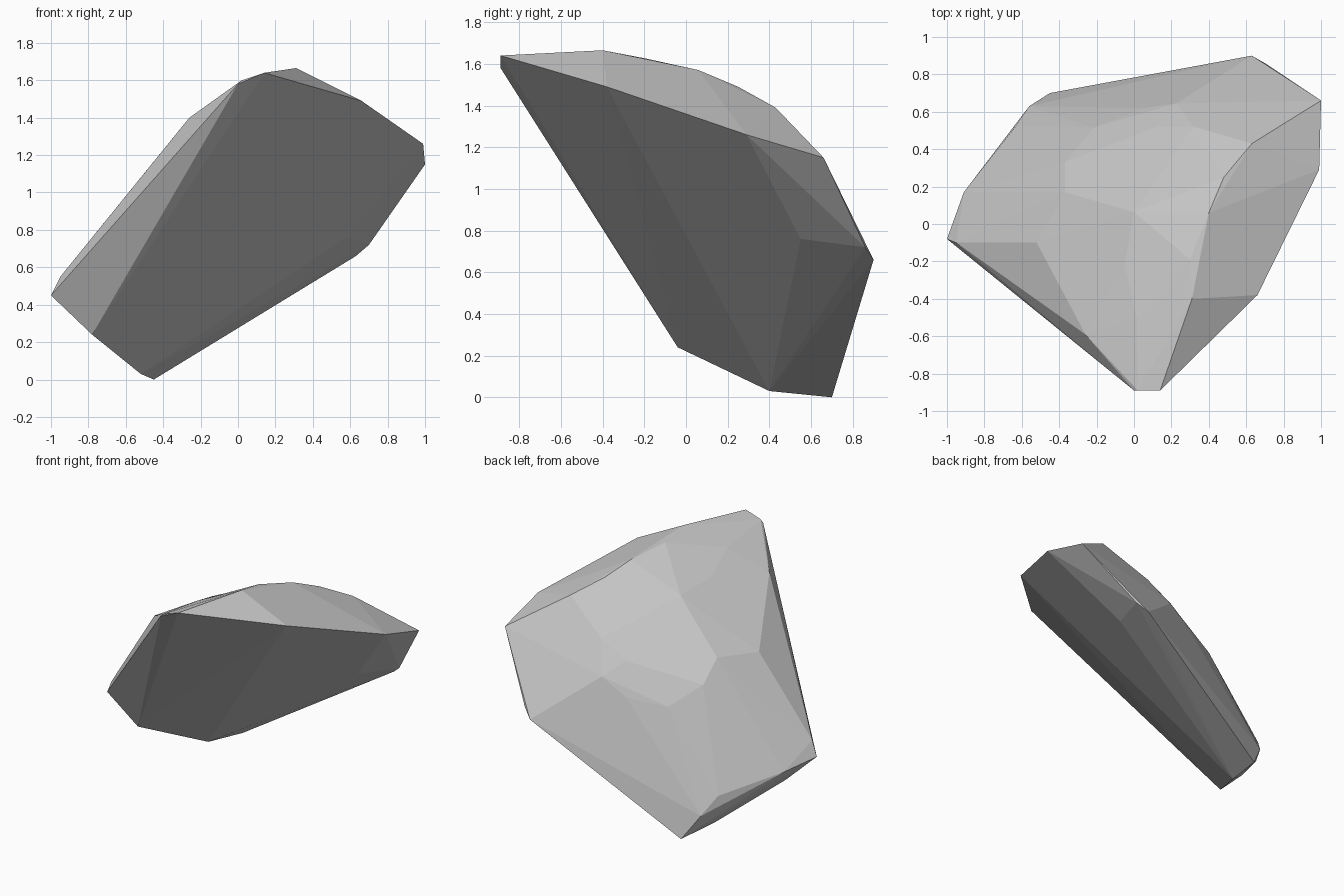
import bpy, bmesh, math

if "Cube" in bpy.data.objects:
    bpy.data.objects.remove(bpy.data.objects["Cube"])

# Chipped boulder: convex hull around its corner points
underside = [(-.45, .70, 0), (-.52, .40, .03), (-.78, -.04, .24), (.58, .55, .76)]
rim = [(-1, -.08, .45), (-.95, -.10, .55), (-.26, -.59, 1.40), (0, -.89, 1.58),
       (.02, -.89, 1.60), (.14, -.89, 1.64), (.66, -.38, 1.49), (.99, .29, 1.26),
       (1, .66, 1.15), (.70, .86, .72), (.63, .90, .66)]
low_end = [(-.56, .63, .17), (-.628, .527, .296), (-.76, .29, .385), (-.91, .17, .41),
           (-.92, -.02, .51)]
ridge = [(.31, -.40, 1.665), (.30, -.19, 1.625), (.40, .06, 1.57), (.48, .25, 1.49),
         (.63, .43, 1.39)]
crown = [(.015, -.50, 1.545), (.145, -.13, 1.527), (-.05, -.22, 1.456), (-.13, -.12, 1.36),
         (0, .064, 1.413), (-.52, -.10, 1.08), (-.37, .17, 1.10), (-.37, .33, .963),
         (-.215, .515, .831), (.05, .62, .87), (.12, .52, 1.08), (.227, .645, .985),
         (.32, .52, 1.19)]

bm = bmesh.new()
for p in underside + rim + low_end + ridge + crown:
    bm.verts.new(p)
res = bmesh.ops.convex_hull(bm, input=bm.verts[:])
unused = {g for g in res["geom_interior"] + res["geom_unused"]
          if isinstance(g, bmesh.types.BMVert)}
bmesh.ops.delete(bm, geom=list(unused), context='VERTS')

# Merge nearly coplanar triangles into broad facets
bmesh.ops.dissolve_limit(bm, angle_limit=math.radians(2),
                         verts=bm.verts[:], edges=bm.edges[:])
bmesh.ops.recalc_face_normals(bm, faces=bm.faces[:])

mesh = bpy.data.meshes.new("boulder")
bm.to_mesh(mesh)
bm.free()
rock = bpy.data.objects.new("boulder", mesh)
bpy.context.collection.objects.link(rock)

# Single stone grey
stone = bpy.data.materials.new("stone grey")
stone.diffuse_color = (.56, .56, .56, 1)
stone.use_nodes = True
stone.node_tree.nodes["Principled BSDF"].inputs["Base Color"].default_value = stone.diffuse_color
mesh.materials.append(stone)
